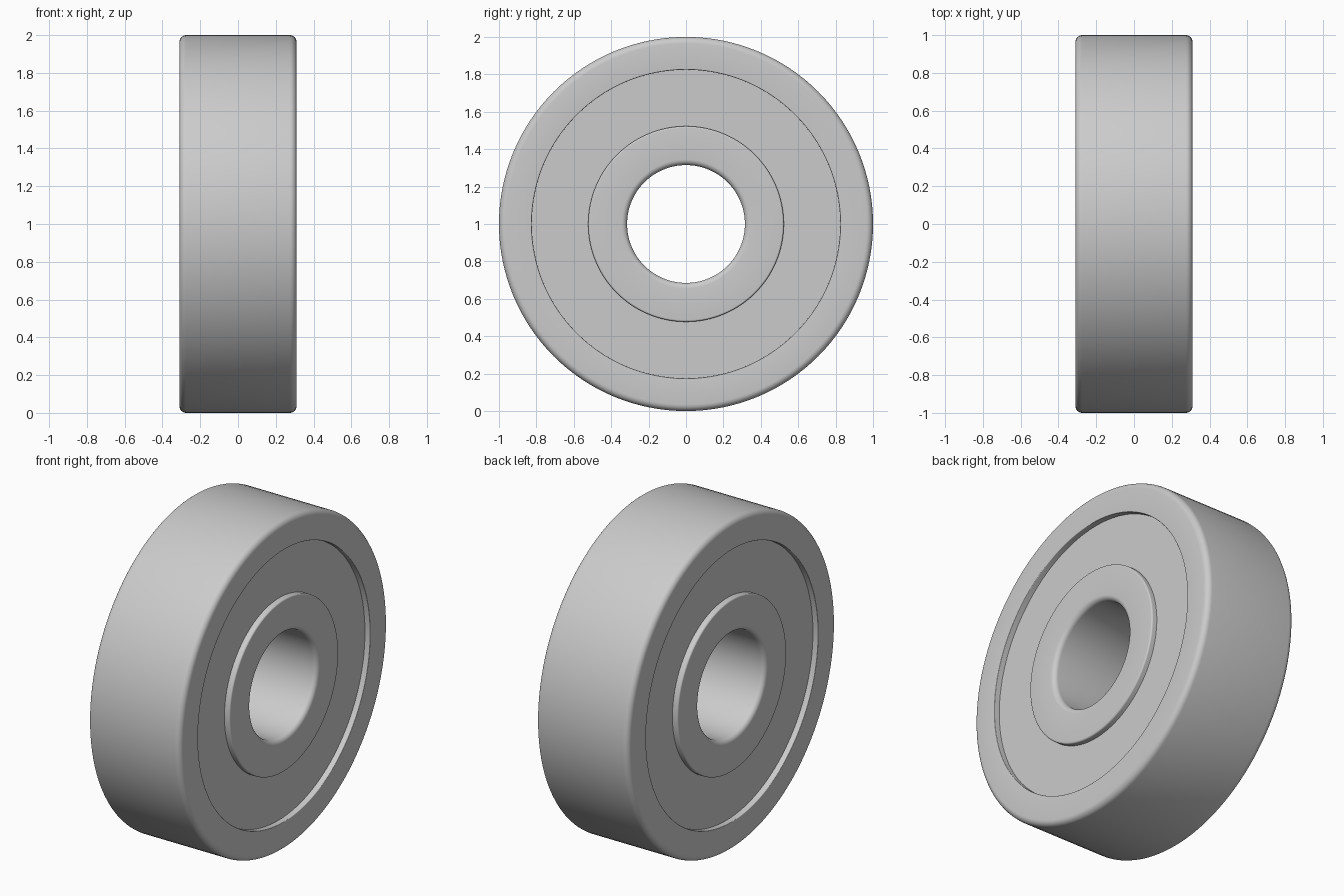
import bpy
import bmesh
from math import cos, sin, pi, radians
from mathutils import Vector

SEGMENTS = 128
HALF_WIDTH = 0.31
OUTER, RACE_OUT, RACE_IN, BORE = 1.0, 0.825, 0.523, 0.315
RECESS = 0.035

if "Cube" in bpy.data.objects:
    bpy.data.objects.remove(bpy.data.objects["Cube"])

# Brushed steel, shared by every part
steel = bpy.data.materials.new("steel_grey")
steel.use_nodes = True
steel.diffuse_color = (0.6, 0.6, 0.6, 1)
steel.node_tree.nodes["Principled BSDF"].inputs["Base Color"].default_value = steel.diffuse_color


def ring_profile(r_in, r_out, x0, x1, fillet_in, fillet_out, steps=6):
    """Rounded rectangle in (radius, x), with its own fillet on each rim."""
    corners = [(r_out, x1, -1, -1, fillet_out, 0), (r_in, x1, 1, -1, fillet_in, 1),
               (r_in, x0, 1, 1, fillet_in, 2), (r_out, x0, -1, 1, fillet_out, 3)]
    points = []
    for r, x, sr, sx, f, quarter in corners:
        if f == 0:
            points.append((r, x))
            continue
        for i in range(steps + 1):
            a = (quarter + i / steps) * pi / 2
            points.append((r + sr * f + f * cos(a), x + sx * f + f * sin(a)))
    return points


def revolve(name, profile):
    """Turn a closed profile around the axle, which runs along x."""
    bm = bmesh.new()
    loops = []
    for s in range(SEGMENTS):
        a = 2 * pi * s / SEGMENTS
        loops.append([bm.verts.new(Vector((x, r * cos(a), r * sin(a)))) for r, x in profile])
    n = len(profile)
    for s in range(SEGMENTS):
        here, there = loops[s], loops[(s + 1) % SEGMENTS]
        for i in range(n):
            j = (i + 1) % n
            bm.faces.new((here[i], here[j], there[j], there[i]))
    bmesh.ops.recalc_face_normals(bm, faces=bm.faces)
    mesh = bpy.data.meshes.new(name)
    bm.to_mesh(mesh)
    bm.free()
    mesh.materials.append(steel)
    obj = bpy.data.objects.new(name, mesh)
    obj.location.z = OUTER
    bpy.context.collection.objects.link(obj)
    bpy.ops.object.select_all(action="DESELECT")
    obj.select_set(True)
    bpy.context.view_layer.objects.active = obj
    bpy.ops.object.shade_smooth_by_angle(angle=radians(35))
    return obj


# Races
revolve("outer_ring", ring_profile(RACE_OUT, OUTER, -HALF_WIDTH, HALF_WIDTH, 0.004, 0.035))
revolve("inner_ring", ring_profile(BORE, RACE_IN, -HALF_WIDTH, HALF_WIDTH, 0.03, 0.01))

# Recessed shields closing the gap on both sides
for side, name in ((1, "left_shield"), (-1, "right_shield")):
    face = side * (HALF_WIDTH - RECESS)
    back = face - side * 0.03
    revolve(name, ring_profile(RACE_IN - 0.003, RACE_OUT + 0.003,
                               min(face, back), max(face, back), 0, 0))
